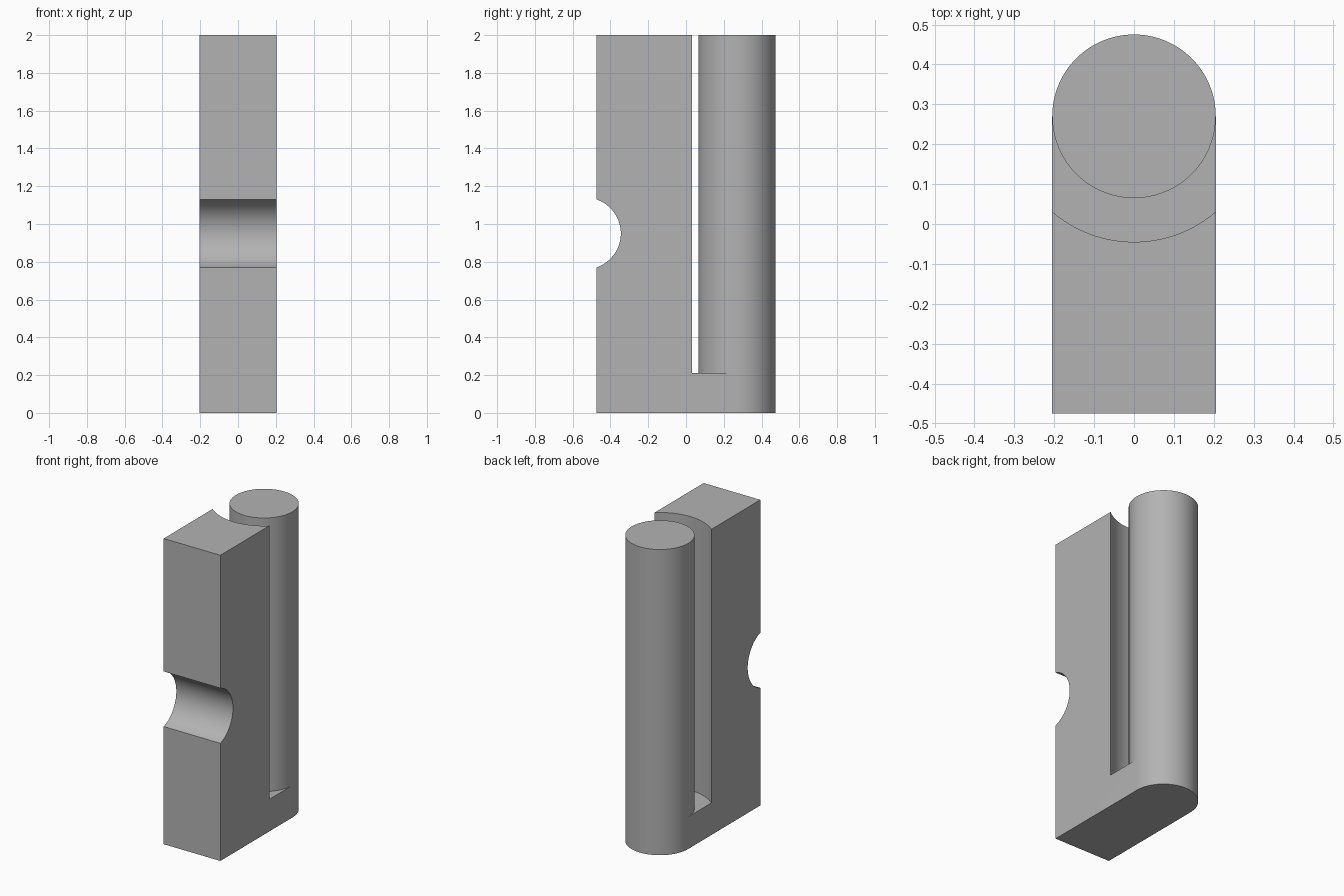
import bpy, bmesh, math
from mathutils import Vector

HALF, HEIGHT, FLOOR = 0.205, 2.0, 0.21     # half width, height, slot floor
FRONT, POST_Y = -0.475, 0.27               # front face, post axis
SLOT_R, NOTCH_R = 0.315, 0.19
SEGMENTS = 48                              # per half circle

cube = bpy.data.objects.get("Cube")
if cube:
    bpy.data.objects.remove(cube)

grey = bpy.data.materials.new("plain grey")
grey.use_nodes = True
colour = (0.45, 0.45, 0.45, 1)
grey.diffuse_color = colour
grey.node_tree.nodes["Principled BSDF"].inputs["Base Color"].default_value = colour


def arc(radius, start, end, centre):
    """Points on a circle between two angles in degrees."""
    points = []
    for i in range(SEGMENTS + 1):
        a = math.radians(start + (end - start) * i / SEGMENTS)
        points.append((centre[0] + radius * math.cos(a), centre[1] + radius * math.sin(a)))
    return points


def prism(name, outline, place, direction):
    """Extrude a flat outline, placed in space by a function, along a direction."""
    bm = bmesh.new()
    face = bm.faces.new([bm.verts.new(place(u, v)) for u, v in outline])
    top = bmesh.ops.extrude_face_region(bm, geom=[face])["geom"]
    verts = [g for g in top if isinstance(g, bmesh.types.BMVert)]
    bmesh.ops.translate(bm, verts=verts, vec=Vector(direction))
    bmesh.ops.recalc_face_normals(bm, faces=bm.faces)
    mesh = bpy.data.meshes.new(name)
    bm.to_mesh(mesh)
    bm.free()
    mesh.materials.append(grey)
    obj = bpy.data.objects.new(name, mesh)
    bpy.context.collection.objects.link(obj)
    return obj


# Body: block with a fully rounded back
axis = (0, POST_Y)
outline = [(-HALF, FRONT), (HALF, FRONT)] + arc(HALF, 0, 180, axis)
body = prism("clip_body", outline, lambda u, v: (u, v, 0), (0, 0, HEIGHT))

# Curved slot that frees the round post from the block
slot_outline = arc(HALF, 180, 360, axis) + arc(SLOT_R, 360, 180, axis)
slot = prism("slot_cutter", slot_outline, lambda u, v: (u, v, FLOOR), (0, 0, HEIGHT))

# Round notch across the front face
notch_outline = arc(NOTCH_R, 0, 180, (-0.535, 0.95)) + arc(NOTCH_R, 180, 360, (-0.535, 0.95))[1:-1]
notch = prism("notch_cutter", notch_outline, lambda u, v: (-0.5, u, v), (1, 0, 0))

bpy.ops.object.select_all(action="DESELECT")
body.select_set(True)
bpy.context.view_layer.objects.active = body
for cutter in (slot, notch):
    cutter.hide_render = True
    mod = body.modifiers.new(cutter.name, "BOOLEAN")
    mod.operation, mod.solver, mod.object = "DIFFERENCE", "EXACT", cutter
    bpy.ops.object.modifier_apply(modifier=mod.name)
    bpy.data.objects.remove(cutter)
bpy.ops.object.shade_smooth_by_angle(angle=math.radians(30))
